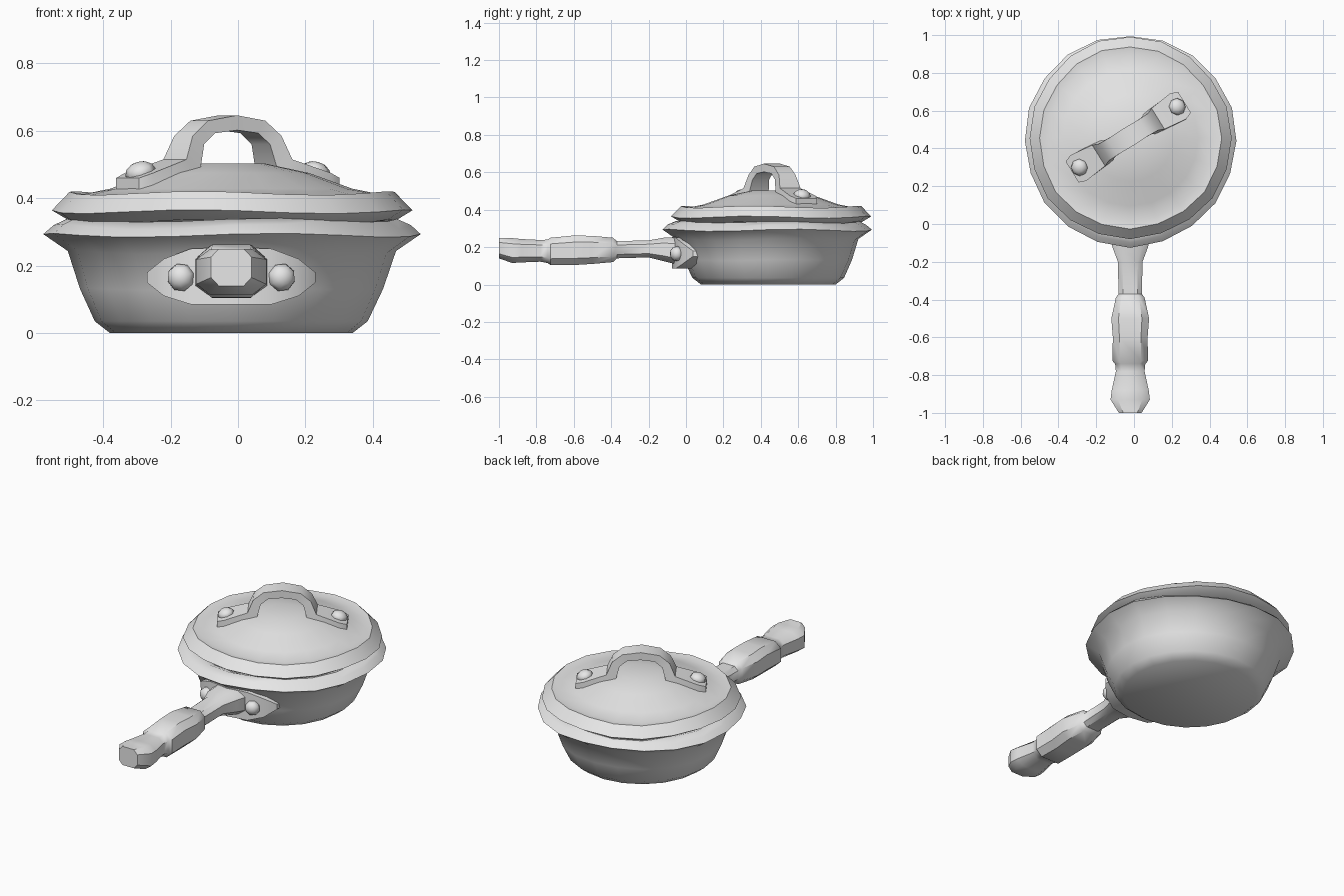
import bpy, bmesh, math
from mathutils import Vector

cube = bpy.data.objects.get("Cube")
if cube:
    bpy.data.objects.remove(cube, do_unlink=True)

grey = bpy.data.materials.new("plain_grey")
grey.use_nodes = True
grey.diffuse_color = (0.8, 0.8, 0.8, 1)
grey.node_tree.nodes["Principled BSDF"].inputs["Base Color"].default_value = (0.8, 0.8, 0.8, 1)

CX = -0.02   # shared middle of pan, lid and handle
PAN_Y = 0.44


def finish(name, bm, angle):
    bmesh.ops.recalc_face_normals(bm, faces=bm.faces)
    mesh = bpy.data.meshes.new(name)
    bm.to_mesh(mesh)
    bm.free()
    mesh.materials.append(grey)
    obj = bpy.data.objects.new(name, mesh)
    bpy.context.collection.objects.link(obj)
    bpy.ops.object.select_all(action='DESELECT')
    obj.select_set(True)
    bpy.context.view_layer.objects.active = obj
    bpy.ops.object.shade_smooth_by_angle(angle=math.radians(angle))
    return obj


def loft(name, sections, angle=40):
    """Skin a row of equal point loops and cap both ends."""
    bm = bmesh.new()
    loops = [[bm.verts.new(p) for p in sec] for sec in sections]
    n = len(loops[0])
    for a, b in zip(loops, loops[1:]):
        for i in range(n):
            j = (i + 1) % n
            bm.faces.new((a[i], a[j], b[j], b[i]))
    bm.faces.new(loops[0])
    bm.faces.new(loops[-1])
    return finish(name, bm, angle)


def wobbly_ring(r, z, cy, wave, phase, sides=20):
    """Circle with a slight hand-beaten unevenness."""
    ring = []
    for i in range(sides):
        a = math.tau * i / sides
        rr = r * (1 + 0.35 * wave * math.sin(3 * a + phase) + 0.25 * wave * math.sin(7 * a))
        zz = z + 0.3 * wave * math.sin(4 * a + phase) * (r > 0.42)
        ring.append((CX + rr * math.cos(a), cy + rr * math.sin(a), zz))
    return ring


def rivet(name, loc, normal, r, h):
    bm = bmesh.new()
    bmesh.ops.create_uvsphere(bm, u_segments=8, v_segments=6, radius=1)
    turn = Vector((0, 0, 1)).rotation_difference(Vector(normal))
    for v in bm.verts:
        v.co = Vector(loc) + turn @ Vector((v.co.x * r, v.co.y * r, v.co.z * h))
    finish(name, bm, 50)


# Pan: outer wall, flared lip, inner wall
pan_profile = [(0.36, 0, 0), (0.405, 0.035, 0), (0.45, 0.13, 0.01), (0.487, 0.24, 0.02),
               (0.56, 0.29, 0.02), (0.53, 0.315, 0.03), (0.49, 0.335, 0.02),
               (0.45, 0.32, 0.01), (0.37, 0.05, 0)]
loft("pan", [wobbly_ring(r, z, PAN_Y, w, 0.6) for r, z, w in pan_profile], 48)

# Lid: underside, sharp rim, shallow groove and dome
lid_profile = [(0.4, 0.33, 0), (0.485, 0.328, 0.03), (0.535, 0.36, 0.02), (0.482, 0.415, 0.02),
               (0.44, 0.41, 0.01), (0.36, 0.428, 0), (0.23, 0.475, 0), (0.1, 0.503, 0)]
loft("lid", [wobbly_ring(r, z, 0.455, w, 2.4) for r, z, w in lid_profile], 40)

# Lid handle: a strap set diagonally across the lid
along = Vector((0.85, 0.527, 0))
across = Vector((-0.527, 0.85, 0))
strap_mid = Vector((-0.03, 0.46, 0))
# outer offset, outer height, inner offset, inner height, half width
half = [(0.35, 0.46, 0.35, 0.415, 0.065), (0.31, 0.475, 0.31, 0.42, 0.08),
        (0.185, 0.515, 0.14, 0.465, 0.065), (0.155, 0.585, 0.115, 0.56, 0.052),
        (0.1, 0.63, 0.075, 0.593, 0.05)]
mirrored = [(-so, zo, -si, zi, w) for so, zo, si, zi, w in reversed(half)]
strap = []
for so, zo, si, zi, w in half + [(0, 0.646, 0, 0.602, 0.052)] + mirrored:
    strap.append([strap_mid + along * s + across * t + Vector((0, 0, z))
                  for s, z, t in ((so, zo, w), (so, zo, -w), (si, zi, -w), (si, zi, w))])
loft("lid_handle", strap, 38)

for side, label in ((-1, "right"), (1, "left")):
    spot = strap_mid + along * (0.305 * side) + Vector((0, 0, 0.477))
    tilt = along * (0.3 * side) + Vector((0, 0, 1))
    rivet("lid_rivet_" + label, spot, tilt, 0.046, 0.032)
    rivet("pan_rivet_" + label, (CX + 0.15 * side, -0.05, 0.165),
          (0.3 * side, -1, 0), 0.042, 0.035)

# Mounting plate bent round the pan wall
plate = []
for x, low, high, r in ((-0.25, 0.15, 0.18, 0.475), (-0.2, 0.11, 0.22, 0.5), (-0.12, 0.085, 0.25, 0.51),
                        (0, 0.085, 0.255, 0.515), (0.12, 0.085, 0.25, 0.51),
                        (0.2, 0.11, 0.22, 0.5), (0.25, 0.15, 0.18, 0.475)):
    outer = PAN_Y - math.sqrt(r * r - x * x)
    inner = PAN_Y - math.sqrt(0.43 ** 2 - x * x)
    plate.append([(CX + x, outer, low), (CX + x, outer, high),
                  (CX + x, inner, high), (CX + x, inner, low)])
loft("handle_plate", plate, 35)


def handle_section(y, w, low, high):
    mid, h = (low + high) / 2, (high - low) / 2
    shape = ((1, 0.55), (0.62, 1), (-0.62, 1), (-1, 0.55),
             (-1, -0.55), (-0.62, -1), (0.62, -1), (1, -0.55))
    return [(CX + w * a, y, mid + h * b) for a, b in shape]


# Long handle: knob end, thicker grip, thin neck flaring into the plate
stations = [(-1, 0.06, 0.14, 0.25), (-0.93, 0.104, 0.115, 0.248), (-0.88, 0.098, 0.118, 0.243),
            (-0.78, 0.076, 0.122, 0.238), (-0.74, 0.08, 0.115, 0.24), (-0.725, 0.094, 0.105, 0.25),
            (-0.6, 0.092, 0.104, 0.262), (-0.5, 0.1, 0.11, 0.26), (-0.39, 0.076, 0.12, 0.25),
            (-0.37, 0.062, 0.14, 0.232), (-0.2, 0.065, 0.145, 0.236), (-0.12, 0.095, 0.125, 0.25),
            (-0.04, 0.11, 0.105, 0.25)]
loft("long_handle", [handle_section(*s) for s in stations], 40)
